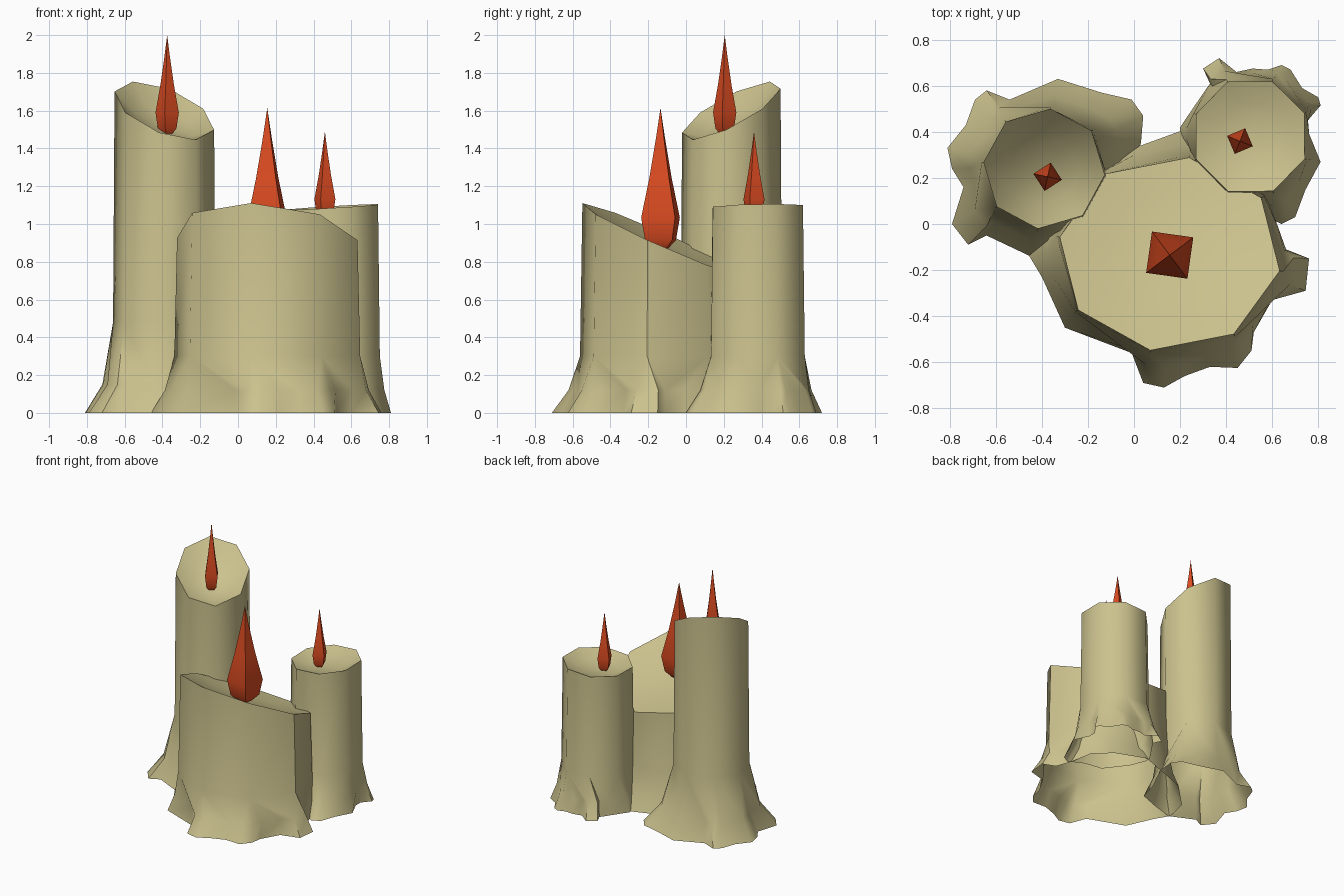
import bpy, bmesh
from math import sin, cos, atan2, radians, tau

if "Cube" in bpy.data.objects:
    bpy.data.objects.remove(bpy.data.objects["Cube"])


def material(name, color):
    m = bpy.data.materials.new(name)
    m.diffuse_color = color
    m.use_nodes = True
    m.node_tree.nodes["Principled BSDF"].inputs["Base Color"].default_value = m.diffuse_color
    return m


WAX = material("wax", (0.60, 0.54, 0.27, 1))
FLAME = material("flame", (0.70, 0.07, 0.015, 1))


def finish(bm, name, mat, angle):
    mesh = bpy.data.meshes.new(name)
    bm.to_mesh(mesh)
    bm.free()
    ob = bpy.data.objects.new(name, mesh)
    bpy.context.collection.objects.link(ob)
    mesh.materials.append(mat)
    bpy.ops.object.select_all(action='DESELECT')
    ob.select_set(True)
    bpy.context.view_layer.objects.active = ob
    bpy.ops.object.shade_smooth_by_angle(angle=radians(angle))


def strip(bm, low, high):
    # quads between two rings of equal count
    n = len(low)
    for i in range(n):
        j = (i + 1) % n
        bm.faces.new((low[i], low[j], high[j], high[i]))


def zipper(bm, low, high, center):
    # triangles between rings of different count, matched by angle
    ang = lambda v: atan2(v.co.y - center[1], v.co.x - center[0]) % tau
    n, m, i, j = len(low), len(high), 0, 0
    while i < n or j < m:
        a = ang(low[(i + 1) % n]) + tau * ((i + 1) // n)
        b = ang(high[(j + 1) % m]) + tau * ((j + 1) // m)
        if j >= m or (i < n and a < b):
            bm.faces.new((low[i % n], low[(i + 1) % n], high[j % m]))
            i += 1
        else:
            bm.faces.new((low[i % n], high[(j + 1) % m], high[j % m]))
            j += 1


def candle(name, center, radii, phase, plane, dish, grow, shoulder, mid_z, base):
    bm = bmesh.new()
    cx, cy = center
    z0, sx, sy = plane
    angle_of = lambda p: atan2(p[1] - cy, p[0] - cx) % tau

    def octagon(scale, height):
        pts = [(cx + radii[0] * scale * cos(radians(phase + 45 * k)),
                cy + radii[1] * scale * sin(radians(phase + 45 * k))) for k in range(8)]
        pts.sort(key=angle_of)
        return [bm.verts.new((x, y, height(x, y))) for x, y in pts]

    slant = lambda x, y: z0 + sx * (x - cx) + sy * (y - cy)
    # slanted rim, dished cap and straight body
    rim = octagon(1, slant)
    bowl = octagon(0.6, lambda x, y: slant(x, y) - dish * 0.7)
    body = octagon(grow, lambda x, y: shoulder)
    strip(bm, body, rim)
    strip(bm, rim, bowl)
    mid_v = bm.verts.new((cx, cy, z0 - dish))
    for k in range(8):
        bm.faces.new((bowl[k], bowl[(k + 1) % 8], mid_v))
    # melted skirt, open underneath
    base = sorted(base, key=angle_of)
    foot = [bm.verts.new((x, y, 0)) for x, y in base]
    mid = []
    for x, y in base:
        a = angle_of((x, y))
        ex = cx + radii[0] * grow * 0.98 * cos(a)
        ey = cy + radii[1] * grow * 0.98 * sin(a)
        mid.append(bm.verts.new((ex + (x - ex) * 0.42, ey + (y - ey) * 0.42, mid_z)))
    strip(bm, foot, mid)
    zipper(bm, mid, body, center)
    bmesh.ops.recalc_face_normals(bm, faces=bm.faces)
    finish(bm, name, WAX, 50)


def flame(name, center, radius, phase, z0, z1):
    bm = bmesh.new()
    rings = []
    for r, t in ((0.4, 0), (0.8, 0.06), (1, 0.22), (0.58, 0.5), (0.25, 0.77)):
        rings.append([bm.verts.new((center[0] + radius * r * cos(radians(phase + 90 * k)),
                                    center[1] + radius * r * sin(radians(phase + 90 * k)),
                                    z0 + (z1 - z0) * t)) for k in range(4)])
    for a, b in zip(rings, rings[1:]):
        strip(bm, a, b)
    tip = bm.verts.new((center[0], center[1], z1))
    for k in range(4):
        bm.faces.new((rings[-1][k], rings[-1][(k + 1) % 4], tip))
    bm.faces.new(rings[0][::-1])
    finish(bm, name, FLAME, 50)


# tall candle at the back left
tall = [(-.02, .24), (.03, .35), (.04, .47), (-.01, .54), (-.14, .57), (-.33, .63),
        (-.54, .54), (-.64, .58), (-.69, .54), (-.73, .43), (-.81, .33), (-.79, .24),
        (-.74, .16), (-.79, 0), (-.72, -.09), (-.64, -.05), (-.45, -.14), (-.28, -.09),
        (-.12, -.03), (-.08, .12)]
candle("tall_candle", (-.39, .24), (.265, .262), -6, (1.6, -.336, .481), .10, 1.03,
       .48, .15, tall)

# wide candle at the front
wide = [(-.46, -.13), (-.4, -.23), (-.3, -.45), (-.01, -.56), (.04, -.69), (.13, -.71),
        (.22, -.66), (.33, -.62), (.45, -.625), (.51, -.55), (.52, -.47), (.6, -.33),
        (.745, -.29), (.76, -.15), (.66, -.11), (.62, 0), (.58, .2), (.45, .32),
        (.22, .41), (0, .33), (-.22, .25), (-.42, .05)]
candle("wide_candle", (.155, -.13), (.485, .425), -10, (.92, -.08, -.44), .06, 1.03,
       .30, .12, wide)

# small candle at the back right
small = [(.64, 0), (.7, .03), (.745, .15), (.81, .27), (.755, .39), (.755, .45),
         (.81, .515), (.8, .55), (.73, .59), (.68, .67), (.64, .69), (.58, .67),
         (.515, .675), (.445, .66), (.37, .72), (.3, .675), (.33, .61), (.285, .545),
         (.2, .42), (.2, .37), (.25, .25), (.38, .08), (.52, .06)]
candle("small_candle", (.505, .38), (.255, .258), 23, (1.09, .06, .02), .06, 1.04,
       .30, .12, small)

# flames
flame("tall_flame", (-.375, .205), .063, 78, 1.475, 2.0)
flame("wide_flame", (.155, -.135), .128, 37, .87, 1.615)
flame("small_flame", (.46, .36), .06, 68, 1.03, 1.49)
